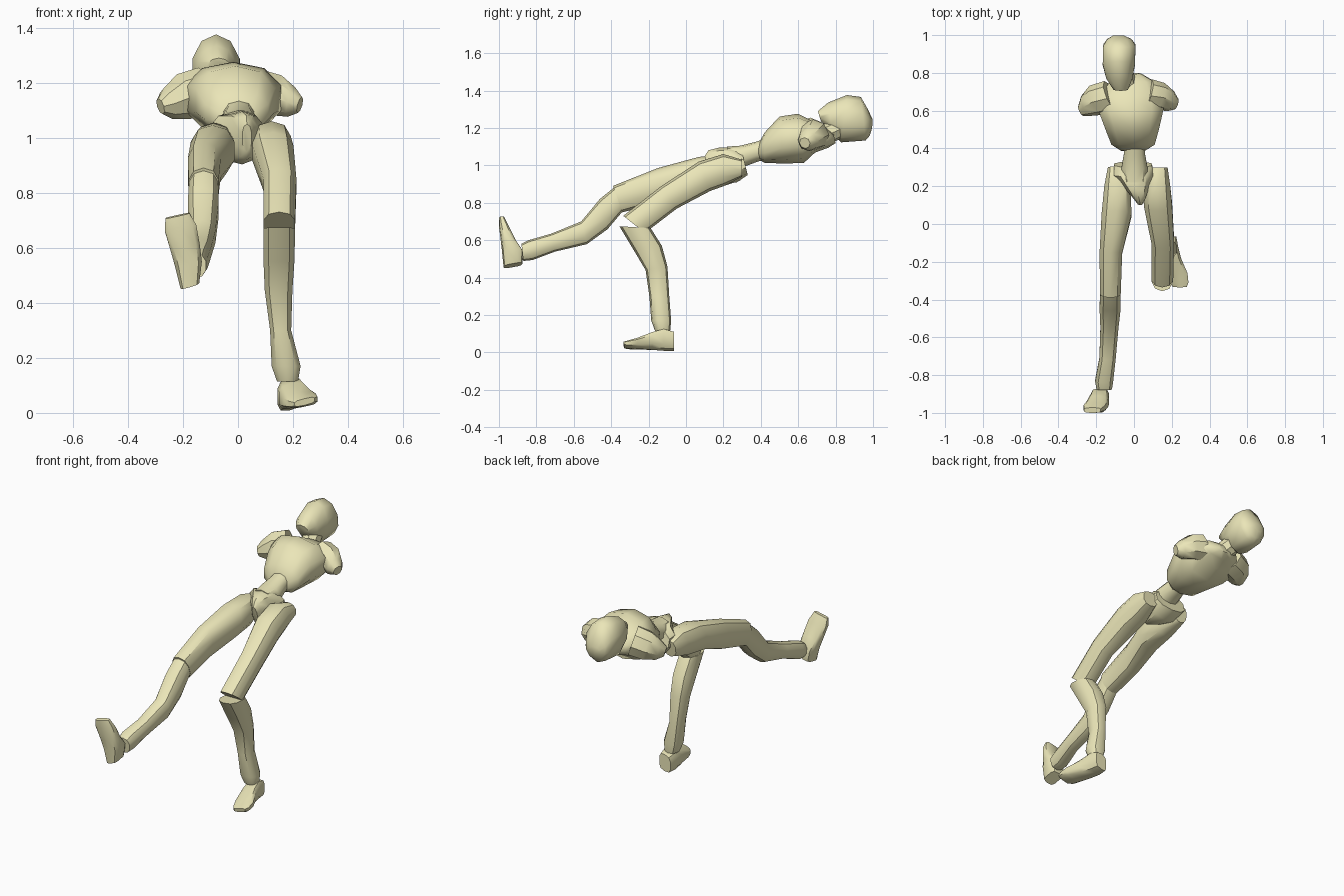
import bpy, bmesh, math
from mathutils import Vector


def skin(name, loops, angle=40):
    """Join a series of closed loops into one capped, smooth object."""
    bm = bmesh.new()
    rings = [[bm.verts.new(p) for p in loop] for loop in loops]
    n = len(rings[0])
    for a, b in zip(rings, rings[1:]):
        for i in range(n):
            j = (i + 1) % n
            bm.faces.new((a[i], a[j], b[j], b[i]))
    bm.faces.new(rings[0])
    bm.faces.new(rings[-1])
    bmesh.ops.recalc_face_normals(bm, faces=bm.faces)
    me = bpy.data.meshes.new(name)
    bm.to_mesh(me)
    bm.free()
    ob = bpy.data.objects.new(name, me)
    bpy.context.collection.objects.link(ob)
    bpy.ops.object.select_all(action='DESELECT')
    ob.select_set(True)
    bpy.context.view_layer.objects.active = ob
    bpy.ops.object.shade_smooth_by_angle(angle=math.radians(angle))
    mat = bpy.data.materials.get("cream") or bpy.data.materials.new("cream")
    mat.diffuse_color = (0.83, 0.79, 0.48, 1)
    me.materials.append(mat)
    return ob


def loft(name, sections, sides=10, power=0.85, roll=0.0, angle=40):
    """Each section: y,z of one edge, y,z of the other edge, x min, x max."""
    loops = []
    for y1, z1, y2, z2, x1, x2 in sections:
        loop = []
        for i in range(sides):
            t = 2 * math.pi * (i + 0.5) / sides
            c = math.copysign(abs(math.cos(t)) ** power, math.cos(t))
            s = math.copysign(abs(math.sin(t)) ** power, math.sin(t))
            s /= math.sin(math.pi / 2 * 0.9) if sides == 10 else 1
            loop.append(((x1 + x2) / 2 + c * (x2 - x1) / 2,
                         (y1 + y2) / 2 + s * (y1 - y2) / 2,
                         (z1 + z2) / 2 + s * (z1 - z2) / 2 + roll * c))
        loops.append(loop)
    return skin(name, loops, angle)


def tube(name, points, sides=8):
    """Round limb through (x, y, z, radius) points."""
    axis = (Vector(points[-1][:3]) - Vector(points[0][:3])).normalized()
    u = axis.cross(Vector((0, 0, 1))).normalized()
    v = axis.cross(u)
    ts = [2 * math.pi * i / sides for i in range(sides)]
    return skin(name, [[Vector(p[:3]) + p[3] * (u * math.cos(t) + v * math.sin(t))
                        for t in ts] for p in points])


# Head and neck
loft("head", [
    (0.705, 1.29, 0.72, 1.24, -0.11, -0.03),
    (0.76, 1.335, 0.785, 1.165, -0.15, -0.005),
    (0.86, 1.375, 0.83, 1.125, -0.17, 0.01),
    (0.935, 1.365, 0.96, 1.135, -0.167, 0.012),
    (0.975, 1.295, 0.982, 1.16, -0.145, -0.01),
    (0.998, 1.245, 0.995, 1.2, -0.115, -0.05)], power=1.0, angle=60)
tube("neck", [(-0.03, 0.71, 1.15, 0.055), (-0.06, 0.8, 1.19, 0.055),
              (-0.08, 0.86, 1.23, 0.05)])

# Chest, with a rounded stub at each shoulder
loft("chest", [
    (0.39, 1.12, 0.385, 1.035, -0.07, 0.06),
    (0.42, 1.175, 0.42, 1.015, -0.125, 0.115),
    (0.50, 1.26, 0.52, 1.012, -0.16, 0.14),
    (0.60, 1.275, 0.63, 1.015, -0.2, 0.165),
    (0.68, 1.235, 0.69, 1.07, -0.19, 0.15),
    (0.75, 1.2, 0.76, 1.095, -0.13, 0.11),
    (0.79, 1.165, 0.80, 1.12, -0.05, 0.04)], power=0.9, angle=60)
tube("left_shoulder", [(-0.12, 0.675, 1.17, 0.09), (-0.2, 0.655, 1.15, 0.085),
                       (-0.255, 0.625, 1.125, 0.058), (-0.282, 0.60, 1.115, 0.03)])
tube("right_shoulder", [(0.07, 0.685, 1.165, 0.085), (0.14, 0.675, 1.155, 0.075),
                        (0.195, 0.65, 1.13, 0.055), (0.225, 0.635, 1.12, 0.03)])

# Waist and pelvis
loft("waist", [
    (0.45, 1.15, 0.45, 1.04, -0.055, 0.06),
    (0.37, 1.125, 0.38, 1.02, -0.055, 0.06),
    (0.29, 1.105, 0.30, 0.99, -0.07, 0.075),
    (0.22, 1.10, 0.24, 0.96, -0.06, 0.07)])
loft("pelvis", [
    (0.30, 1.07, 0.33, 0.95, -0.11, 0.10),
    (0.25, 1.095, 0.27, 0.91, -0.11, 0.105),
    (0.18, 1.095, 0.20, 0.905, -0.05, 0.08),
    (0.12, 1.08, 0.15, 0.92, 0.0, 0.06),
    (0.10, 1.05, 0.13, 0.95, 0.015, 0.05)])

# Raised leg, stretched out behind
loft("raised_thigh", [
    (0.305, 1.02, 0.29, 0.92, -0.14, -0.06),
    (0.22, 1.055, 0.17, 0.88, -0.16, -0.015),
    (0.07, 1.045, 0.02, 0.86, -0.175, -0.01),
    (-0.15, 0.985, -0.16, 0.80, -0.185, -0.06),
    (-0.39, 0.89, -0.34, 0.75, -0.182, -0.068)])
loft("raised_shin", [
    (-0.38, 0.885, -0.335, 0.76, -0.18, -0.07),
    (-0.46, 0.82, -0.42, 0.66, -0.185, -0.068),
    (-0.56, 0.70, -0.53, 0.58, -0.18, -0.08),
    (-0.72, 0.635, -0.70, 0.54, -0.185, -0.095),
    (-0.84, 0.60, -0.82, 0.495, -0.208, -0.108),
    (-0.88, 0.58, -0.87, 0.49, -0.2, -0.115)])
loft("raised_foot", [
    (-0.975, 0.457, -0.875, 0.475, -0.21, -0.14),
    (-0.983, 0.54, -0.87, 0.54, -0.23, -0.13),
    (-0.99, 0.60, -0.91, 0.60, -0.247, -0.137),
    (-1.0, 0.675, -0.945, 0.67, -0.268, -0.15),
    (-1.0, 0.715, -0.972, 0.72, -0.265, -0.175)], power=0.6, roll=0.01)

# Standing leg, bent at the knee
loft("standing_thigh", [
    (0.30, 1.03, 0.30, 0.94, 0.08, 0.18),
    (0.20, 1.06, 0.20, 0.89, 0.05, 0.195),
    (0.07, 1.02, 0.13, 0.865, 0.05, 0.205),
    (-0.13, 0.89, -0.05, 0.77, 0.09, 0.215),
    (-0.335, 0.73, -0.22, 0.64, 0.09, 0.21)])
loft("standing_shin", [
    (-0.355, 0.675, -0.19, 0.665, 0.09, 0.21),
    (-0.28, 0.55, -0.13, 0.57, 0.09, 0.208),
    (-0.215, 0.44, -0.10, 0.46, 0.095, 0.2),
    (-0.195, 0.30, -0.09, 0.30, 0.115, 0.195),
    (-0.185, 0.17, -0.08, 0.17, 0.12, 0.23),
    (-0.165, 0.115, -0.085, 0.115, 0.14, 0.22)])
loft("standing_foot", [
    (-0.065, 0.11, -0.065, 0.01, 0.15, 0.225),
    (-0.12, 0.125, -0.12, 0.01, 0.142, 0.235),
    (-0.18, 0.108, -0.18, 0.015, 0.148, 0.25),
    (-0.26, 0.075, -0.26, 0.02, 0.165, 0.285),
    (-0.31, 0.06, -0.31, 0.022, 0.185, 0.29),
    (-0.335, 0.052, -0.33, 0.028, 0.205, 0.28)], power=0.6, roll=0.009)
